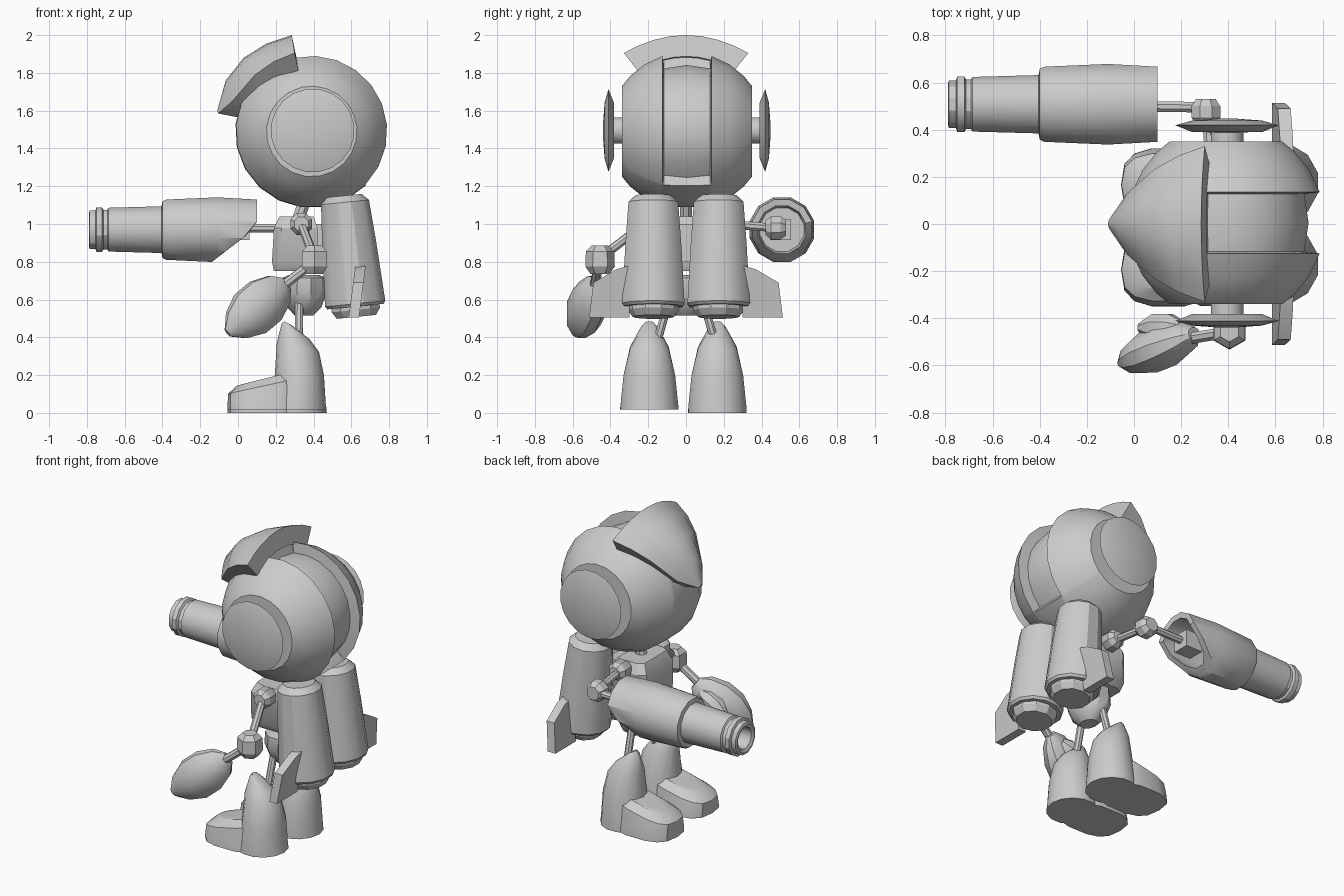
import bpy, bmesh, math
from mathutils import Vector, Matrix

if "Cube" in bpy.data.objects:
    bpy.data.objects.remove(bpy.data.objects["Cube"])

grey = bpy.data.materials.new("light_grey")
grey.diffuse_color = (0.6, 0.6, 0.6, 1)
grey.use_nodes = True
grey.node_tree.nodes["Principled BSDF"].inputs["Base Color"].default_value = grey.diffuse_color


def finish(name, bm):
    bmesh.ops.recalc_face_normals(bm, faces=bm.faces)
    me = bpy.data.meshes.new(name)
    bm.to_mesh(me)
    bm.free()
    me.materials.append(grey)
    ob = bpy.data.objects.new(name, me)
    bpy.context.collection.objects.link(ob)
    return ob


def loft(name, rings):
    """Skin closed rings of points and cap both ends."""
    bm = bmesh.new()
    vs = [[bm.verts.new(p) for p in r] for r in rings]
    n = len(vs[0])
    for a, b in zip(vs, vs[1:]):
        for i in range(n):
            j = (i + 1) % n
            bm.faces.new((a[i], a[j], b[j], b[i]))
    bm.faces.new(vs[0])
    bm.faces.new(vs[-1])
    return finish(name, bm)


def lathe(name, start, direction, profile, n=12, squash=1.0, side=(0, 0, 1)):
    """Turn (distance, radius) pairs about an axis; squash flattens across side."""
    d = Vector(direction).normalized()
    u = Vector(side)
    u = (u - d * u.dot(d)).normalized()
    v = d.cross(u)
    s = Vector(start)
    ang = [2 * math.pi * (i + .5) / n for i in range(n)]
    return loft(name, [[s + d * t + u * r * math.cos(a) + v * r * squash * math.sin(a)
                        for a in ang] for t, r in profile])


def rod(name, a, b, r=.022, n=8):
    d = Vector(b) - Vector(a)
    return lathe(name, a, d, [(0, r), (d.length, r)], n)


def block(name, centre, size, taper=1.0):
    c = Vector(centre)
    x, y, z = (s / 2 for s in size)
    q = [(-1, -1), (1, -1), (1, 1), (-1, 1)]
    return loft(name, [[c + Vector((i * x * k, j * y * k, h)) for i, j in q]
                       for k, h in ((taper, -z), (1, z))])


def oval(cx, rx, cy, ry, z, n=14, power=1.0, slope=0):
    pts = []
    for i in range(n):
        a = 2 * math.pi * i / n
        c, s = math.cos(a), math.sin(a)
        x = cx + rx * math.copysign(abs(c) ** power, c)
        y = cy + ry * math.copysign(abs(s) ** power, s)
        pts.append((x, y, z + slope * (x - cx)))
    return pts


# Head: truncated ball turned about y, with a recessed band over the back
HX, HZ = .39, 1.49
angles = [-44 + 147 * i / 9 for i in range(10)] + [104 + 211 * i / 12 for i in range(13)]
rows = [(.345, .24), (.30, .295), (.225, .355), (.14, .395), (.13, .40), (.122, .402), (0, .405)]
rows = [(-y, r) for y, r in rows] + [(y, r) for y, r in rows[-2::-1]]


def head_radius(y, r, a):
    if abs(y) < .125 and a <= 103.5:
        return .352 - abs(y) * .15
    return r


loft("head", [[(HX + head_radius(y, r, a) * math.cos(math.radians(a)), y + .005,
                HZ + head_radius(y, r, a) * math.sin(math.radians(a))) for a in angles]
              for y, r in rows])

# Visor: pointed curved shell, thickened towards the head centre
stations = [((-.11, 1.60), (-.105, .02, 1.585)), ((-.065, 1.76), (-.03, .13, 1.65)),
            ((.03, 1.88), (.09, .235, 1.79)), ((.15, 1.955), (.19, .29, 1.86)),
            ((.285, 2.0), (.30, .33, 1.905))]
hc = Vector((HX, 0, HZ))
rings = []
for (cx, cz), (ex, ey, ez) in stations:
    outer = []
    for i in range(-4, 5):
        t = i / 4
        k = t * t
        outer.append(Vector((cx + (ex - cx) * k, ey * t, cz + (ez - cz) * k)))
    rings.append(outer + [hc + (p - hc) * .78 for p in reversed(outer)])
loft("visor", rings)

# Ear discs
for s in (-1, 1):
    lathe("ear_disc", (.395, s * .33 + .004, 1.495), (0, s, 0),
          [(0, .07), (.055, .07), (.056, .15), (.085, .222), (.105, .15), (.113, .04)], 20)

# Torso, neck, waist and pelvis
torso_rows = [(.75, .19, .40, .12), (.80, .18, .42, .15), (.98, .19, .42, .17), (1.04, .22, .40, .14)]
loft("torso", [[(a, -w * .8, z), (a + .04, -w, z), (b, -w, z), (b, w, z), (a + .04, w, z), (a, w * .8, z)]
               for z, a, b, w in torso_rows])
rod("neck", (.31, 0, 1.0), (.36, 0, 1.14), .035)
rod("waist", (.33, 0, .68), (.33, 0, .78), .06)
loft("pelvis", [oval(.35, r * .8, 0, r, z, 10) for z, r in
                ((.515, .06), (.56, .115), (.64, .15), (.715, .145), (.73, .10))])
block("backpack_mount", (.44, 0, .9), (.12, .2, .2))

# Jetpack tanks with nozzles and fins
for s in (-1, 1):
    y = s * .173
    lathe("tank", (.563, y, 1.15), (.1, 0, -1),
          [(0, .095), (.035, .132), (.25, .148), (.575, .166), (.59, .155)], 12, 1.03, (1, 0, 0))
    lathe("nozzle", (.62, y, .58), (.1, 0, -1),
          [(0, .135), (.035, .135), (.072, .11)], 10, 1, (1, 0, 0))
    fin = [(.30, .78), (.37, .76), (.49, .69), (.513, .505), (.30, .505)]
    loft("fin", [[(x + (z - .5) * .13, s * fy, z) for fy, z in fin] for x in (.585, .64)])

# Legs and boots
for s, lift in ((-1, .018), (1, 0)):
    cy = s * .18 - .014
    rod("leg", (.325, s * .09, .60), (.32, s * .165, .33), .023)
    shaft = [oval(.315, .155, cy, .157, lift), oval(.315, .15, cy, .157, .04),
             oval(.325, .13, cy, .14, .20), oval(.317, .112, cy, .105, .345, slope=-.2),
             oval(.305, .075, cy, .055, .43, slope=-.55), oval(.265, .02, cy, .025, .475, slope=-.5)]
    loft("boot_shaft", shaft)
    toe = [oval(.145, .20, cy, .158, lift, power=.7), oval(.145, .20, cy, .156, .04, power=.7),
           oval(.145, .198, cy, .135, .145, power=.7, slope=.22),
           oval(.155, .16, cy, .085, .185, power=.7, slope=.25)]
    loft("boot_toe", toe)

# Free arm with mitten hand
lathe("shoulder_joint", (.335, -.15, 1.0), (0, -1, 0), [(0, .05), (.02, .062), (.08, .062), (.11, .04)], 8)
rod("upper_arm", (.335, -.22, 1.0), (.40, -.44, .83), .024)
lathe("elbow", (.405, -.455, .885), (0, 0, -1),
      [(0, .045), (.03, .075), (.11, .078), (.15, .05)], 6, 1, (1, 0, 0))
rod("forearm", (.39, -.46, .79), (.21, -.49, .65), .026)
lathe("hand", (.255, -.465, .685), (-.32, -.13, -.27),
      [(0, .04), (.05, .095), (.15, .135), (.26, .135), (.36, .09), (.425, .025)], 10, .7)
lathe("thumb", (.20, -.44, .64), (-.19, 0, -.10),
      [(0, .035), (.05, .062), (.13, .062), (.20, .02)], 8)

# Cannon arm
lathe("shoulder_joint", (.335, .15, 1.0), (0, 1, 0), [(0, .05), (.02, .062), (.08, .062), (.11, .04)], 8)
rod("upper_arm", (.33, .2, 1.0), (.31, .46, .98), .024)
lathe("elbow", (.305, .42, .98), (0, 1, 0), [(0, .04), (.03, .066), (.08, .066), (.11, .045)], 8)
rod("forearm", (.30, .495, .98), (.0, .50, .975), .024)
block("cannon_grip", (.0, .50, .97), (.12, .11, .11))
cannon = lathe("cannon", (-.79, .508, .97), (1, 0, 0),
               [(.25, .06), (.01, .07), (0, .09), (.005, .105), (.035, .105), (.04, .122), (.07, .122),
                (.078, .108), (.098, .108), (.105, .12), (.385, .128), (.39, .155), (.41, .165),
                (.68, .177), (.89, .165), (.885, .13), (.66, .14), (.52, .12)], 12)
# rear opening slants forward at the underside
for v in cannon.data.vertices:
    if v.co.x > -.2:
        v.co.x = min(v.co.x, max(-.19, -.15 + 1.3 * (v.co.z - .79)))

# Smooth shading that keeps hard edges
for ob in bpy.data.objects:
    ob.select_set(True)
bpy.context.view_layer.objects.active = cannon
bpy.ops.object.shade_smooth_by_angle(angle=math.radians(30))
